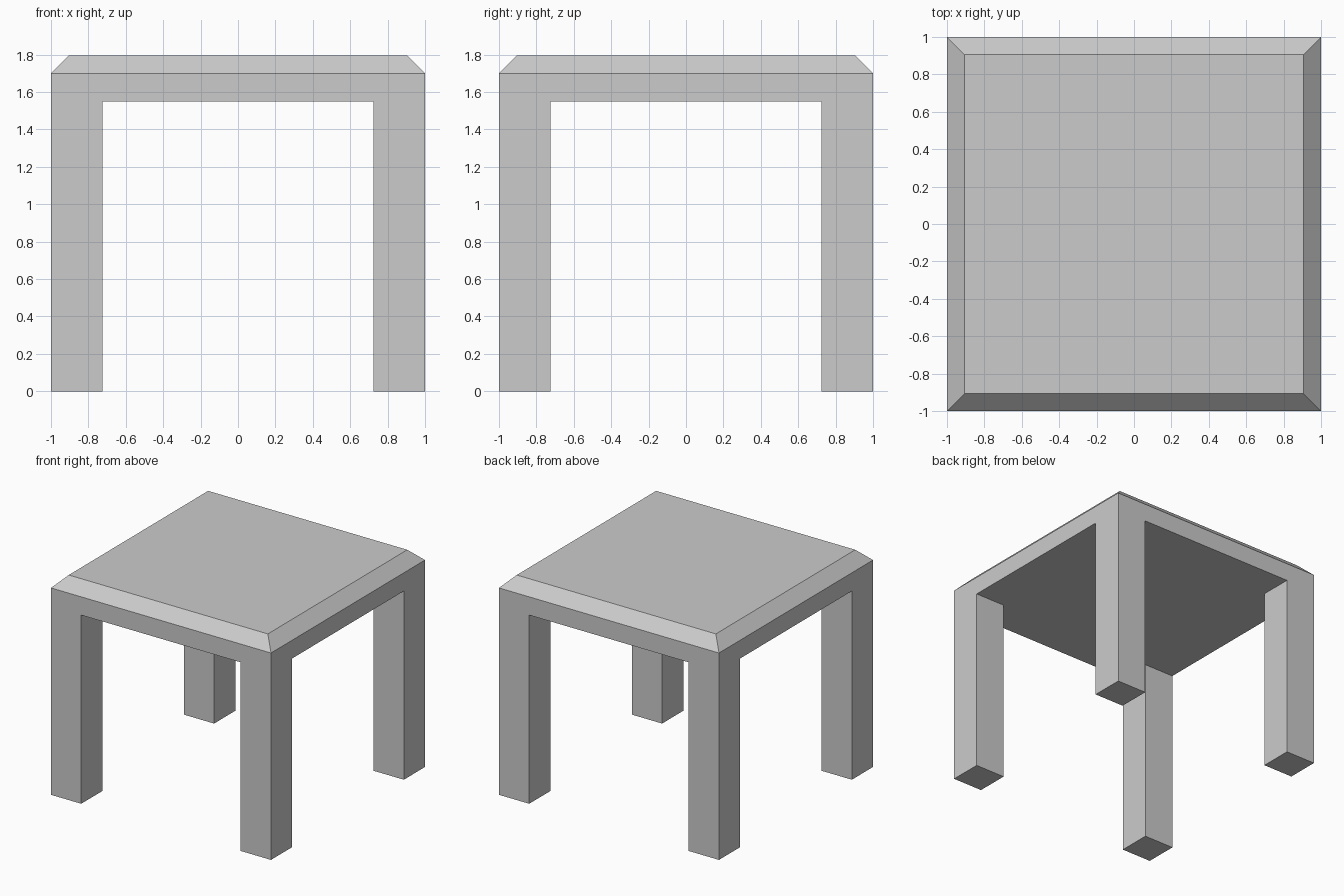
import bpy
import bmesh
from mathutils import Vector, Matrix

if "Cube" in bpy.data.objects:
    bpy.data.objects.remove(bpy.data.objects["Cube"])

HALF, LEG_IN = 1.0, 0.725
Z_UNDER, Z_TOP, CHAMFER = 1.55, 1.795, 0.095

bm = bmesh.new()

# Table top slab
bmesh.ops.create_cube(bm, size=1, matrix=Matrix.Translation((0, 0, (Z_UNDER + Z_TOP) / 2))
                      @ Matrix.Diagonal((2 * HALF, 2 * HALF, Z_TOP - Z_UNDER, 1)))

# Chamfered upper rim
rim = [e for e in bm.edges if all(v.co.z > Z_TOP - 0.01 for v in e.verts)]
bmesh.ops.bevel(bm, geom=rim, offset=CHAMFER, segments=1, affect='EDGES')

# Cut the slab along the inner sides of the legs
for axis in (Vector((1, 0, 0)), Vector((0, 1, 0))):
    for side in (-1, 1):
        geom = bm.verts[:] + bm.edges[:] + bm.faces[:]
        bmesh.ops.bisect_plane(bm, geom=geom, plane_co=axis * side * LEG_IN, plane_no=axis)

# Four square legs pulled down from the underside corners
bm.normal_update()
corners = []
for f in bm.faces:
    c = f.calc_center_median()
    if f.normal.z < -0.9 and min(abs(c.x), abs(c.y)) > LEG_IN:
        corners.append(f)
legs = bmesh.ops.extrude_discrete_faces(bm, faces=corners)["faces"]
for f in legs:
    for v in f.verts:
        v.co.z = 0

bmesh.ops.recalc_face_normals(bm, faces=bm.faces[:])
mesh = bpy.data.meshes.new("table")
bm.to_mesh(mesh)
bm.free()
table = bpy.data.objects.new("table", mesh)
bpy.context.collection.objects.link(table)
